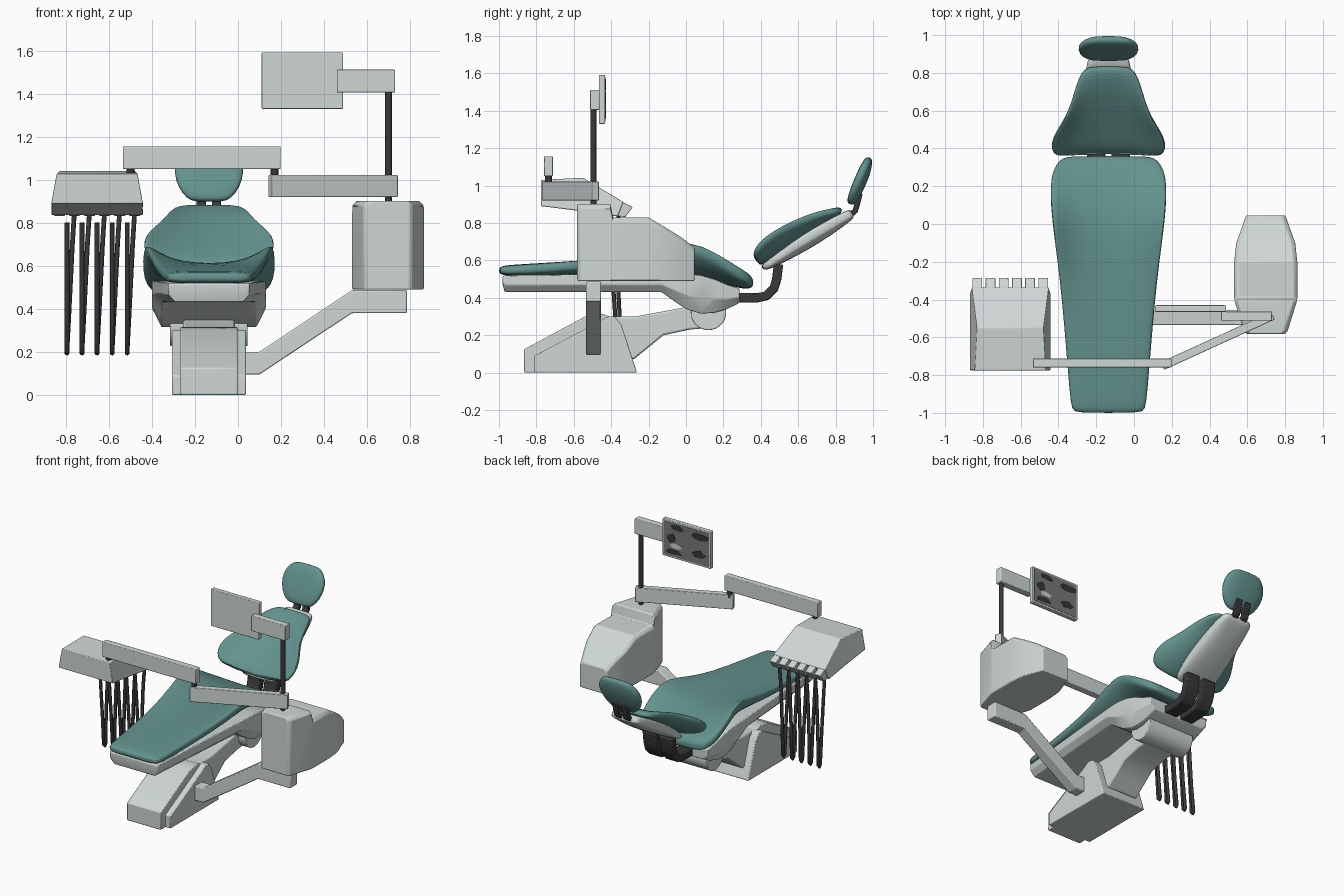
import bpy, bmesh, math, random
from mathutils import Vector

if "Cube" in bpy.data.objects:
    bpy.data.objects.remove(bpy.data.objects["Cube"])

random.seed(4)
CX = -0.135          # centre line of the chair


def mat(name, r, g, b):
    m = bpy.data.materials.new(name)
    m.diffuse_color = (r, g, b, 1)
    m.use_nodes = True
    m.node_tree.nodes["Principled BSDF"].inputs["Base Color"].default_value = m.diffuse_color
    return m


SHELL = mat("pale grey plastic", 0.62, 0.68, 0.665)
GREEN = mat("green upholstery", 0.125, 0.29, 0.27)
DARK = mat("dark rubber", 0.04, 0.04, 0.042)
SCREEN = mat("screen grey", 0.19, 0.19, 0.19)
SCREEN_DARK = mat("screen dark", 0.035, 0.035, 0.035)


def finish(name, bm, material, bevel=0.0, subsurf=0, smooth=True):
    bmesh.ops.recalc_face_normals(bm, faces=bm.faces)
    me = bpy.data.meshes.new(name)
    bm.to_mesh(me)
    bm.free()
    me.materials.append(material)
    ob = bpy.data.objects.new(name, me)
    bpy.context.collection.objects.link(ob)
    if bevel:
        b = ob.modifiers.new("bevel", 'BEVEL')
        b.width, b.segments, b.limit_method = bevel, 2, 'ANGLE'
    if subsurf:
        s = ob.modifiers.new("subsurf", 'SUBSURF')
        s.levels = s.render_levels = subsurf
    if smooth:
        bpy.ops.object.select_all(action='DESELECT')
        ob.select_set(True)
        bpy.context.view_layer.objects.active = ob
        bpy.ops.object.shade_smooth_by_angle(angle=math.radians(80 if subsurf else 30))
    return ob


def loft(name, rings, material, **kw):
    bm = bmesh.new()
    rows = [[bm.verts.new(p) for p in r] for r in rings]
    n = len(rows[0])
    for a, b in zip(rows, rows[1:]):
        for i in range(n):
            bm.faces.new((a[i], a[(i + 1) % n], b[(i + 1) % n], b[i]))
    bm.faces.new(rows[0])
    bm.faces.new(rows[-1])
    return finish(name, bm, material, **kw)


def prism(name, pts, axis, lo, hi, material, **kw):
    """Extrude a 2D outline along an axis (x: pts are y,z; y: x,z; z: x,y)."""
    i = "xyz".index(axis)

    def place(p, t):
        q = list(p)
        q.insert(i, t)
        return q
    return loft(name, [[place(p, t) for p in pts] for t in (lo, hi)], material, **kw)


def box(name, x, y, z, material, **kw):
    return prism(name, [(x[0], y[0]), (x[1], y[0]), (x[1], y[1]), (x[0], y[1])],
                 'z', z[0], z[1], material, **kw)


def strip(path, t):
    """Outline of a bent bar of thickness t along a 2D path."""
    left, right = [], []
    for i, p in enumerate(path):
        a, b = Vector(path[max(i - 1, 0)]), Vector(path[min(i + 1, len(path) - 1)])
        d = (b - a).normalized() * t / 2
        left.append((p[0] - d.y, p[1] + d.x))
        right.append((p[0] + d.y, p[1] - d.x))
    return left + right[::-1]


def pad(name, stations, origin, direction, material, n=28, power=0.5):
    """Soft cushion: stations are (distance, half width, mid height, half thickness, edge curl)."""
    d = Vector(direction).normalized()
    up = Vector((-d.y, d.x))
    rings = []
    for s, w, mid, h, curl in stations:
        ring = []
        for k in range(n):
            a = 2 * math.pi * k / n
            c, q = math.cos(a), math.sin(a)
            u = math.copysign(abs(c) ** power, c)
            v = mid + h * math.copysign(abs(q) ** power, q) + curl * abs(u) ** 2.5
            p = Vector(origin) + d * s + up * v
            ring.append((CX + w * u, p.x, p.y))
        rings.append(ring)
    return loft(name, rings, material, subsurf=1)


def tube(name, pts, radius, material):
    cu = bpy.data.curves.new(name, 'CURVE')
    cu.dimensions = '3D'
    cu.bevel_depth, cu.bevel_resolution, cu.use_fill_caps = radius, 2, True
    sp = cu.splines.new('POLY')
    sp.points.add(len(pts) - 1)
    for q, p in zip(sp.points, pts):
        q.co = (*p, 1)
    cu.materials.append(material)
    ob = bpy.data.objects.new(name, cu)
    bpy.context.collection.objects.link(ob)


# Base: tall core with stepped side flanges
prism("base_core", [(-.865, 0), (-.865, .125), (-.54, .30), (-.45, .315), (-.38, .29), (-.33, .2), (-.28, 0)],
      'x', CX - .133, CX + .133, SHELL, bevel=.006)
prism("base_flanges", [(-.81, 0), (-.81, .09), (-.47, .27), (-.42, .30), (-.38, .30), (-.345, .255), (-.262, 0)],
      'x', CX - .172, CX + .172, SHELL, bevel=.006)

# Lift arm and pivot under the seat
prism("lift_arm", [(-.42, .30), (-.27, .30), (0, .35), (.12, .40), (.14, .24), (.02, .23), (-.12, .2),
                   (-.2, .135), (-.28, .07), (-.40, .1)], 'x', CX - .12, CX + .12, SHELL, bevel=.01)
prism("seat_pivot", [(.12 + .095 * math.cos(i * math.pi / 16), .322 + .095 * math.sin(i * math.pi / 16))
                     for i in range(32)], 'x', CX - .18, CX + .18, SHELL, bevel=.005)

# Seat pan, tapered towards the feet
pan = []
for y, w, top, bot in [(-.98, .185, .515, .47), (-.97, .19, .52, .432), (-.55, .225, .525, .432),
                       (-.13, .26, .53, .43), (-.06, .265, .53, .38), (0, .265, .53, .34), (.08, .262, .52, .315),
                       (.15, .255, .5, .32), (.22, .245, .47, .34), (.285, .235, .45, .372)]:
    pan.append([(CX - w, y, top), (CX + w, y, top), (CX + w, y, bot + (top - bot) * .4),
                (CX + w * .84, y, bot), (CX - w * .84, y, bot), (CX - w, y, bot + (top - bot) * .4)])
loft("seat_pan", pan, SHELL, bevel=.005)

# Upholstery
pad("seat_cushion", [(-1.0, .17, .546, .012, 0), (-.985, .195, .546, .026, 0), (-.9, .206, .547, .032, 0),
                     (-.58, .231, .56, .036, .01), (-.3, .257, .566, .04, .04), (-.1, .284, .565, .045, .1),
                     (.03, .3, .558, .047, .125), (.15, .309, .535, .05, .09), (.25, .305, .507, .05, .05),
                     (.315, .28, .49, .045, .025), (.35, .245, .483, .032, .01), (.36, .2, .48, .012, 0)],
    (0, 0), (1, 0), GREEN)
BACK, LEAN = (.40, .56), (.83, .56)
pad("back_cushion", [(0, .245, .03, .012, .035), (.015, .28, .03, .025, .055), (.07, .308, .03, .03, .08),
                     (.15, .295, .03, .03, .085), (.22, .255, .03, .03, .08), (.3, .213, .03, .03, .068),
                     (.4, .183, .03, .03, .045), (.48, .158, .026, .026, .015), (.52, .128, .022, .02, 0),
                     (.533, .09, .02, .008, 0)], BACK, LEAN, GREEN)
pad("back_shell", [(.005, .12, -.005, .012, 0), (.03, .145, -.01, .025, 0), (.2, .145, -.02, .036, .02),
                   (.35, .135, -.028, .04, .02), (.5, .12, -.03, .034, .01), (.56, .105, -.03, .028, 0),
                   (.57, .09, -.03, .016, 0)], BACK, LEAN, SHELL)
pad("headrest", [(0, .07, 0, .012, 0), (.015, .105, 0, .024, .005), (.07, .145, -.002, .033, .01),
                 (.14, .163, -.004, .035, .012), (.2, .155, -.003, .033, .01), (.25, .12, 0, .025, .005),
                 (.272, .08, 0, .012, 0)], (.877, .9), (.105, .25), GREEN, power=.7)

# Paired bent bars joining seat, back and headrest
for side, sx in (("left", -1), ("right", 1)):
    c = CX + sx * .065
    prism("back_bar_" + side, strip([(.22, .40), (.38, .40), (.43, .41), (.47, .45), (.485, .5), (.495, .58)], .05),
          'x', c - .05, c + .05, DARK, bevel=.006)
    c = CX + sx * .035
    prism("headrest_bar_" + side, strip([(.82, .81), (.87, .835), (.905, .865), (.915, .9), (.93, .96)], .03),
          'x', c - .022, c + .022, DARK, bevel=.004)

# Arm from the base out to the cabinet
prism("cabinet_arm", [(0, .095), (.1, .095), (.53, .38), (.785, .38), (.785, .487), (.53, .487), (.1, .2), (0, .2)],
      'y', -.535, -.455, SHELL, bevel=.006)

# Cabinet with raised front column
KX = .6975
loft("cabinet", [[(KX - w, y, .49), (KX + w, y, .49), (KX + w, y, t - .02), (KX + w - .02, y, t),
                  (KX - w + .02, y, t), (KX - w, y, t - .02)]
                 for y, w, t in [(-.582, .1, .9), (-.57, .115, .902), (-.405, .166, .902), (-.39, .167, .83),
                                 (-.2, .167, .83), (-.1, .156, .77), (-.02, .127, .72), (.045, .105, .67)]],
     SHELL, bevel=.006)

# Pole and swing arms
tube("pole", [(.7, -.495, .89), (.7, -.495, 1.42)], .016, DARK)
prism("swing_arm_rear", strip([(.15, -.752), (.735, -.485)], .045), 'z', .92, 1.022, SHELL, bevel=.004)
tube("swing_pin", [(.17, -.735, 1.0), (.17, -.735, 1.07)], .018, DARK)
box("swing_arm_front", (-.535, .198), (-.76, -.712), (1.05, 1.155), SHELL, bevel=.004)
tube("tray_pin", [(-.5, -.735, 1.0), (-.5, -.735, 1.07)], .018, DARK)

# Monitor
box("monitor_arm", (.46, .73), (-.512, -.463), (1.405, 1.512), SHELL, bevel=.004)
box("monitor", (.11, .488), (-.465, -.432), (1.33, 1.592), SHELL, bevel=.004)
box("screen", (.122, .476), (-.433, -.430), (1.342, 1.58), SCREEN, smooth=False)
for i, (x, z, rx, rz, m) in enumerate([(.2, 1.535, .07, .028, SCREEN_DARK), (.37, 1.55, .05, .018, SCREEN_DARK),
                                       (.42, 1.47, .035, .03, SCREEN_DARK), (.2, 1.41, .055, .026, SCREEN_DARK),
                                       (.4, 1.375, .06, .02, SCREEN_DARK), (.38, 1.42, .045, .018, SHELL)]):
    blob = []
    for k in range(14):
        r = 1 if m is SHELL else random.uniform(.75, 1.2)
        a = 2 * math.pi * k / 14
        blob.append((x + rx * r * math.cos(a), z + rz * r * math.sin(a)))
    prism("screen_patch_%d" % i, blob, 'y', -.4305, -.4285, m, smooth=False)

# Instrument tray with toothed rear lip
TX = -.655
loft("tray", [[(TX - .213, y0, b), (TX + .213, y0, b), (TX + tw, y1, t), (TX - tw, y1, t)]
              for y0, y1, b, t, tw in [(-.775, -.775, .89, 1.03, .188), (-.55, -.55, .862, 1.042, .175),
                                       (-.365, -.335, .835, .912, .203)]], SHELL, bevel=.004)
for i in range(6):
    x = TX - .175 + i * .07
    prism("tray_tooth_%d" % i, [(-.37, .837), (-.325, .832), (-.285, .885), (-.345, .915)],
          'x', x - .026, x + .026, SHELL, bevel=.003)

# Hanging looped hoses
for i in range(5):
    x = -.795 + i * .07
    tube("hose_%d" % i, [(x + .035, -.36, .86), (x + .025, -.365, .7), (x + .01, -.36, .4), (x, -.35, .21),
                         (x, -.36, .195), (x, -.372, .21), (x, -.385, .4), (x, -.41, .7), (x, -.42, .80)],
         .0115, DARK)
